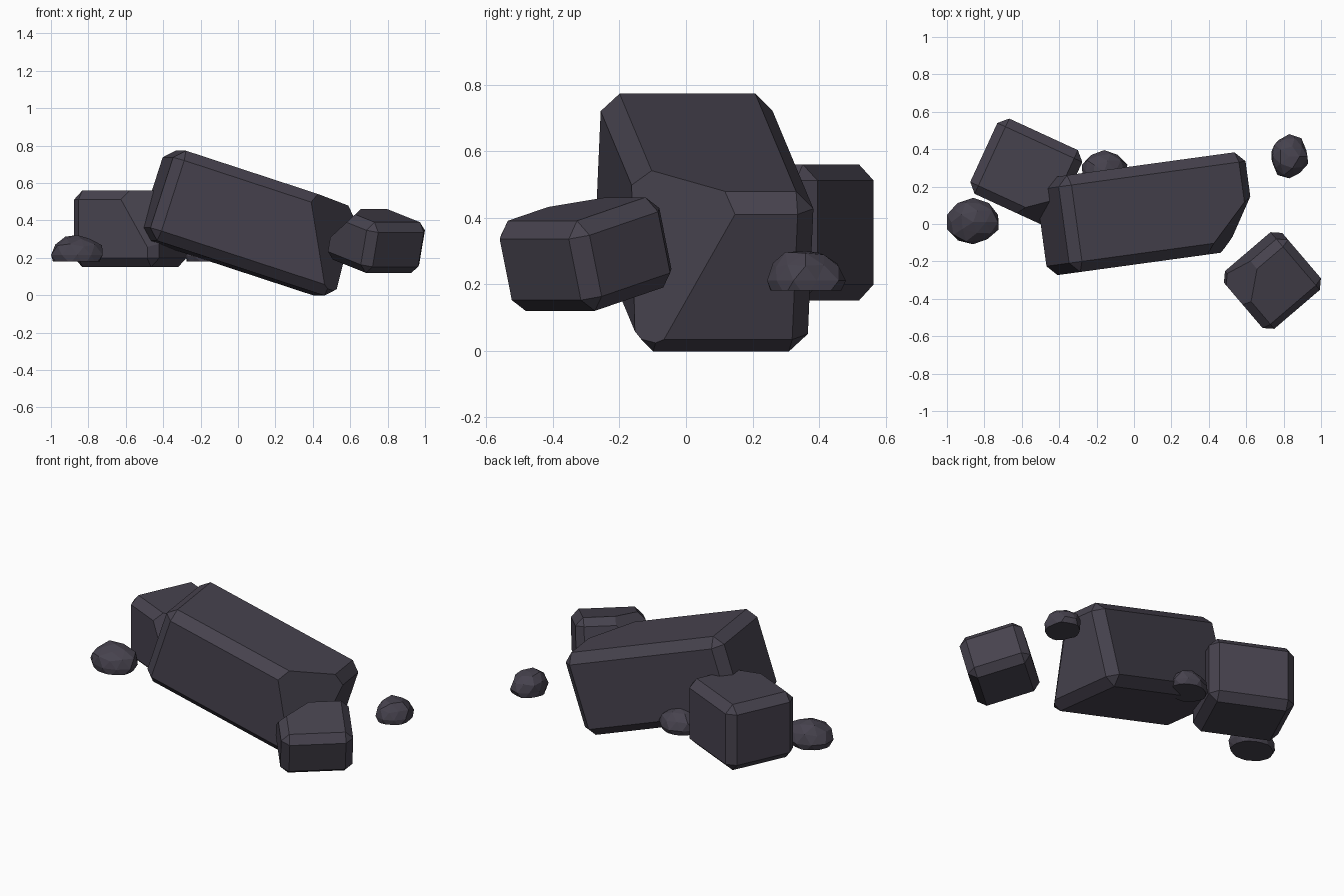
import bpy, bmesh, math, random
from mathutils import Matrix, Vector

if "Cube" in bpy.data.objects:
    bpy.data.objects.remove(bpy.data.objects["Cube"])

stone = bpy.data.materials.new("dark slate")
stone.diffuse_color = (0.062, 0.055, 0.076, 1)
stone.use_nodes = True
stone.node_tree.nodes["Principled BSDF"].inputs["Base Color"].default_value = stone.diffuse_color


def finish(bm, name):
    bmesh.ops.recalc_face_normals(bm, faces=bm.faces)
    me = bpy.data.meshes.new(name)
    bm.to_mesh(me)
    bm.free()
    me.materials.append(stone)
    ob = bpy.data.objects.new(name, me)
    bpy.context.collection.objects.link(ob)
    return ob


def block(name, size, loc, rot, bevel, cut_point, cut_normal):
    """Chamfered, rotated box with one corner sheared off by a plane."""
    bm = bmesh.new()
    bmesh.ops.create_cube(bm, size=1)
    bmesh.ops.scale(bm, vec=size, verts=bm.verts)
    bmesh.ops.bevel(bm, geom=bm.edges[:], offset=bevel, segments=1,
                    profile=0.5, affect='EDGES')
    rx, ry, rz = (math.radians(a) for a in rot)
    m = (Matrix.Translation(loc) @ Matrix.Rotation(rz, 4, 'Z')
         @ Matrix.Rotation(ry, 4, 'Y') @ Matrix.Rotation(rx, 4, 'X'))
    bmesh.ops.transform(bm, matrix=m, verts=bm.verts)
    bmesh.ops.bisect_plane(bm, geom=bm.verts[:] + bm.edges[:] + bm.faces[:],
                           plane_co=cut_point,
                           plane_no=Vector(cut_normal).normalized(),
                           clear_outer=True)
    bmesh.ops.holes_fill(bm, edges=[e for e in bm.edges if e.is_boundary], sides=0)
    return finish(bm, name)


def pebble(name, loc, radii, floor, seed):
    """Lumpy low-poly stone with a flat underside."""
    rng = random.Random(seed)
    bm = bmesh.new()
    bmesh.ops.create_icosphere(bm, subdivisions=2, radius=1)
    for v in bm.verts:
        p = v.co * rng.uniform(0.9, 1.05)
        v.co = Vector(loc) + Vector(p[i] * radii[i] for i in range(3))
    bmesh.ops.bisect_plane(bm, geom=bm.verts[:] + bm.edges[:] + bm.faces[:],
                           plane_co=(0, 0, floor), plane_no=(0, 0, -1),
                           clear_outer=True)
    bmesh.ops.holes_fill(bm, edges=[e for e in bm.edges if e.is_boundary], sides=0)
    return finish(bm, name)


# Large boulders
block("main_boulder", (1.06, 0.522, 0.506), (0.064, 0.055, 0.385), (0, 18, 7.8),
      0.055, (0.39, -0.165, 0.50), (0.1266, -0.0886, 0.0186))
block("back_boulder", (0.50, 0.443, 0.41), (-0.576, 0.278, 0.355), (0, 0, -24.7),
      0.048, (-0.62, 0.06, 0.515), (0.0145, -0.0555, 0.0222))
block("front_boulder", (0.41, 0.37, 0.28), (0.74, -0.302, 0.29), (14.6, 0, 40.5),
      0.045, (0.66, -0.23, 0.463), (-0.68, 0, 0.735))

# Small loose stones
pebble("left_pebble", (-0.86, 0.01, 0.215), (0.142, 0.125, 0.11), 0.18, 3)
pebble("right_pebble", (0.83, 0.36, 0.21), (0.105, 0.117, 0.097), 0.18, 5)
pebble("back_pebble", (-0.16, 0.28, 0.21), (0.125, 0.115, 0.10), 0.18, 8)
